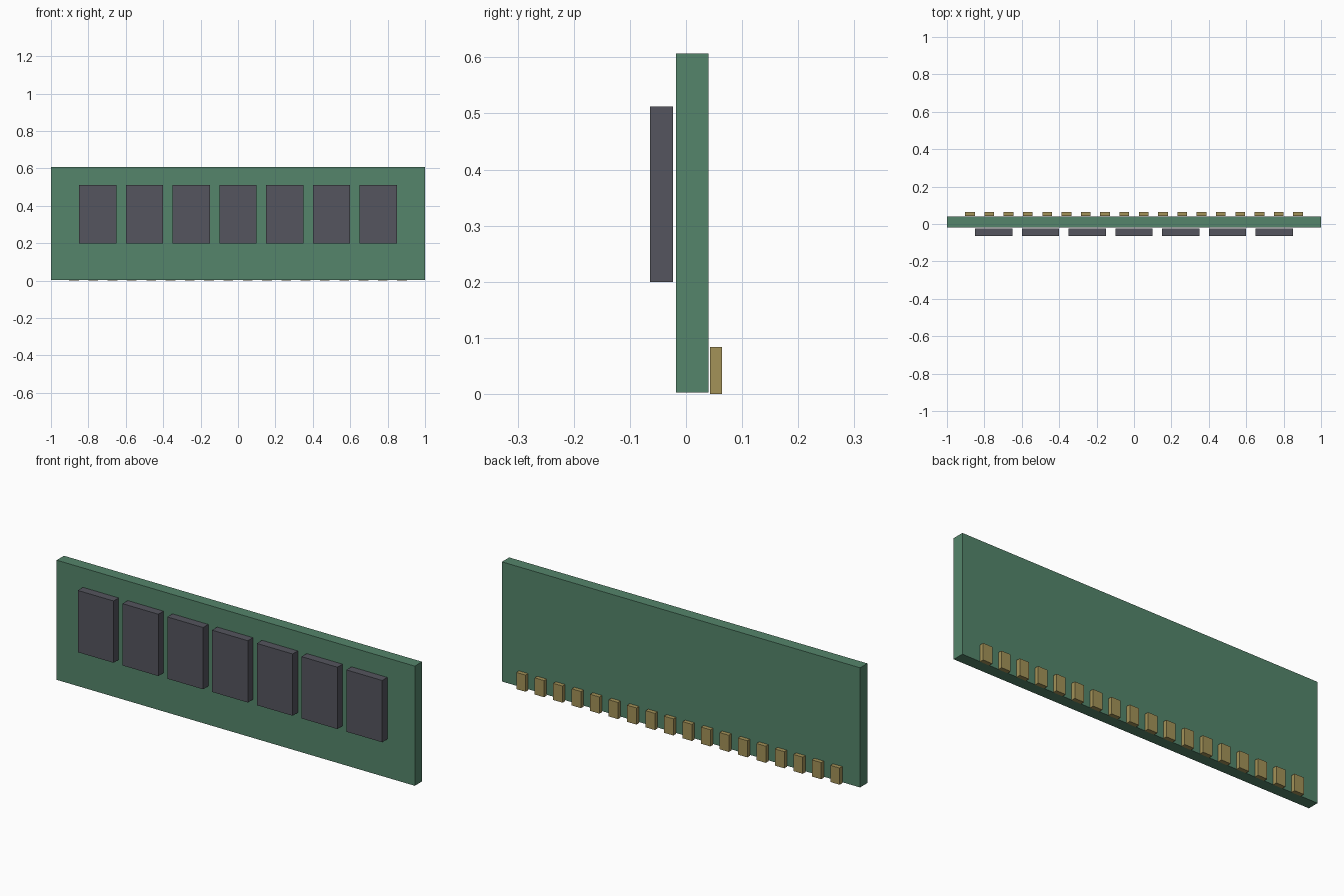
import bpy

old = bpy.data.objects.get("Cube")
if old:
    bpy.data.objects.remove(old, do_unlink=True)


def material(name, rgb):
    mat = bpy.data.materials.new(name)
    mat.use_nodes = True
    color = (*rgb, 1.0)
    mat.diffuse_color = color
    mat.node_tree.nodes["Principled BSDF"].inputs["Base Color"].default_value = color
    return mat


def box(name, x, y, z, mat):
    """Box from (min, max) ranges on each axis."""
    ranges = (x, y, z)
    bpy.ops.mesh.primitive_cube_add(size=1, location=[(a + b) / 2 for a, b in ranges])
    obj = bpy.context.object
    obj.name = name
    obj.scale = [b - a for a, b in ranges]
    bpy.ops.object.transform_apply(location=False, rotation=False, scale=True)
    obj.data.materials.append(mat)
    return obj


def row(name, count, reach, width, y, z, mat):
    """Evenly spaced boxes with centres from -reach to +reach along x."""
    for i in range(count):
        cx = -reach + 2 * reach * i / (count - 1)
        box(f"{name}_{i + 1}", (cx - width / 2, cx + width / 2), y, z, mat)


green = material("board green", (0.089, 0.235, 0.147))
gray = material("chip gray", (0.089, 0.091, 0.112))
gold = material("contact gold", (0.37, 0.29, 0.098))

# Circuit board
box("board", (-1, 1), (-0.018, 0.04), (0.003, 0.607), green)

# Memory chips standing just off the front face
row("chip", 7, 0.75, 0.2, (-0.064, -0.023), (0.2, 0.512), gray)

# Contacts along the lower back edge
row("contact", 18, 0.877, 0.052, (0.043, 0.064), (0, 0.084), gold)
